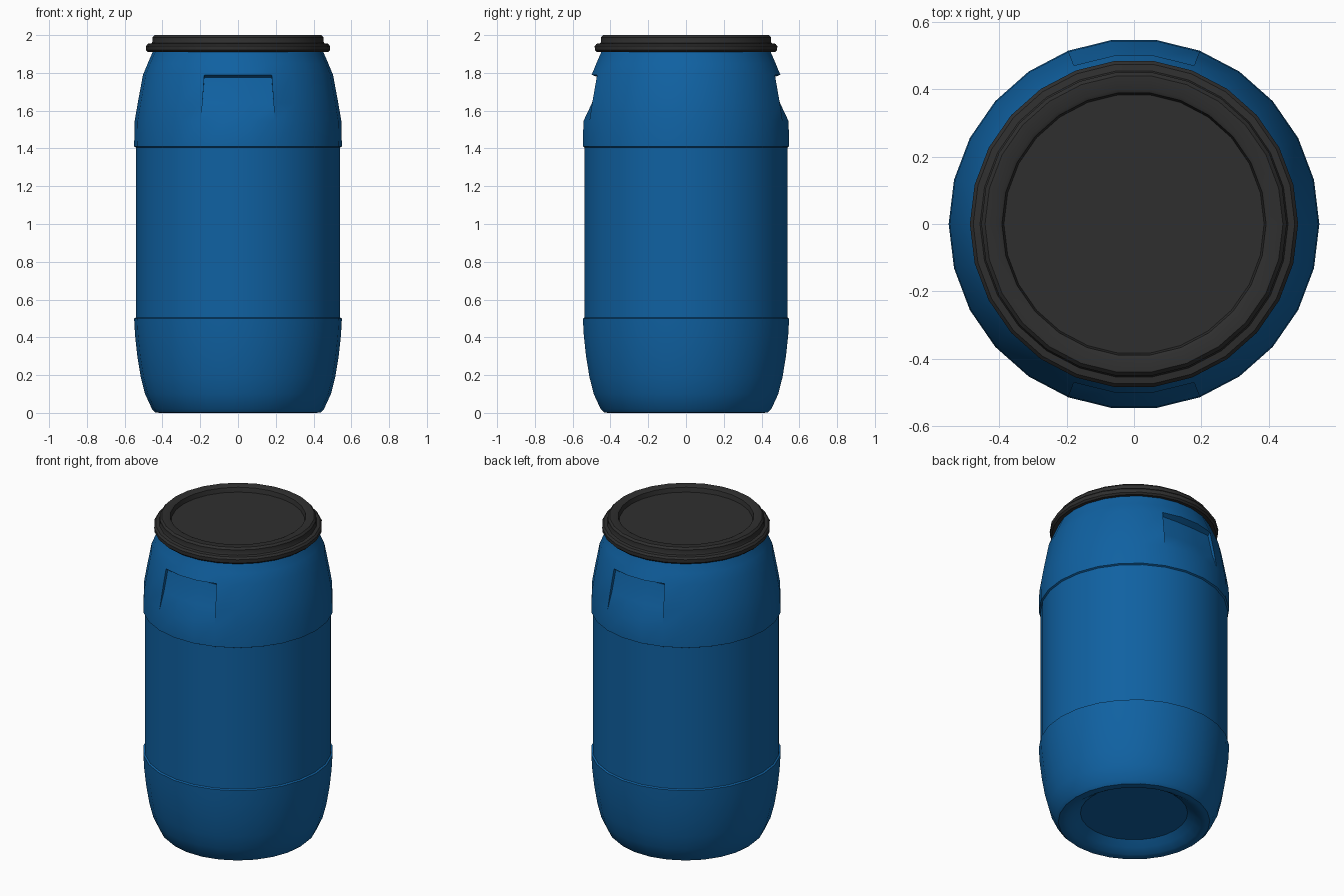
import bpy, bmesh, math

if "Cube" in bpy.data.objects:
    bpy.data.objects.remove(bpy.data.objects["Cube"])

SIDES = 26


def material(name, rgb):
    m = bpy.data.materials.new(name)
    m.diffuse_color = (*rgb, 1)
    m.use_nodes = True
    m.node_tree.nodes["Principled BSDF"].inputs["Base Color"].default_value = m.diffuse_color
    return m


def lathe(bm, profile):
    """Spin (radius, z) points into rings; a zero radius makes a pole."""
    rings = []
    for r, z in profile:
        if r == 0:
            rings.append([bm.verts.new((0, 0, z))] * SIDES)
        else:
            rings.append([bm.verts.new((r * math.cos(a), r * math.sin(a), z))
                          for a in (2 * math.pi * i / SIDES for i in range(SIDES))])
    faces = {}
    for k in range(len(rings) - 1):
        for i in range(SIDES):
            j = (i + 1) % SIDES
            vs = [rings[k][i], rings[k][j], rings[k + 1][j], rings[k + 1][i]]
            faces[k, i] = bm.faces.new(list(dict.fromkeys(vs)))
    return rings, faces


def finish(bm, name, mat, angle):
    bmesh.ops.recalc_face_normals(bm, faces=bm.faces[:])
    me = bpy.data.meshes.new(name)
    bm.to_mesh(me)
    bm.free()
    ob = bpy.data.objects.new(name, me)
    bpy.context.collection.objects.link(ob)
    me.materials.append(mat)
    bpy.ops.object.select_all(action='DESELECT')
    ob.select_set(True)
    bpy.context.view_layer.objects.active = ob
    bpy.ops.object.shade_smooth_by_angle(angle=math.radians(angle))
    return ob


blue = material("blue plastic", (0.005, 0.12, 0.36))
black = material("black plastic", (0.028, 0.028, 0.028))

# Barrel body: dished base, bulged ends, slightly narrower middle
body = [(0, 0.06), (0.31, 0.06), (0.35, 0.03), (0.39, 0.005), (0.415, 0.0),
        (0.438, 0.003), (0.455, 0.02), (0.492, 0.1), (0.515, 0.19),
        (0.533, 0.3), (0.545, 0.41), (0.55, 0.5), (0.54, 0.505),
        (0.54, 1.405), (0.55, 1.41), (0.547, 1.545), (0.531, 1.64),
        (0.503, 1.79), (0.478, 1.85), (0.452, 1.91), (0.44, 1.95)]
bm = bmesh.new()
rings, faces = lathe(bm, body)

# Hand grips: three columns pushed in at the front and the back
low = next(k for k, p in enumerate(body) if p[1] == 1.545)
for first, sign in ((5, 1), (18, -1)):
    cols = range(first, first + 4)
    for k in (low, low + 1):
        bmesh.ops.delete(bm, geom=[faces[k, i] for i in cols[:3]], context='FACES_ONLY')
    bottom, mid, lip = ([rings[low + n][i] for i in cols] for n in range(3))
    floor_y = ((0.478, 0.498, 0.498, 0.478), (0.452, 0.46, 0.46, 0.452))
    inner_mid = [bm.verts.new((v.co.x, sign * y, 1.64)) for v, y in zip(mid, floor_y[0])]
    inner_top = [bm.verts.new((v.co.x, sign * y, 1.775)) for v, y in zip(lip, floor_y[1])]
    for a, b in ((bottom, inner_mid), (inner_mid, inner_top), (inner_top, lip)):
        for i in range(3):
            bm.faces.new((a[i], a[i + 1], b[i + 1], b[i]))
    for e in (0, 3):
        bm.faces.new((bottom[e], mid[e], inner_mid[e]))
        bm.faces.new((mid[e], lip[e], inner_top[e], inner_mid[e]))
finish(bm, "barrel_body", blue, 35)

# Lid: clamp bead, raised rim and recessed top
lid = [(0, 1.94), (0.44, 1.94), (0.445, 1.915), (0.476, 1.91), (0.486, 1.92),
       (0.487, 1.942), (0.477, 1.954), (0.457, 1.957), (0.453, 1.965),
       (0.453, 1.988), (0.442, 2.0), (0.402, 2.0), (0.392, 1.995),
       (0.386, 1.967), (0, 1.967)]
bm = bmesh.new()
lathe(bm, lid)
finish(bm, "lid", black, 40)
